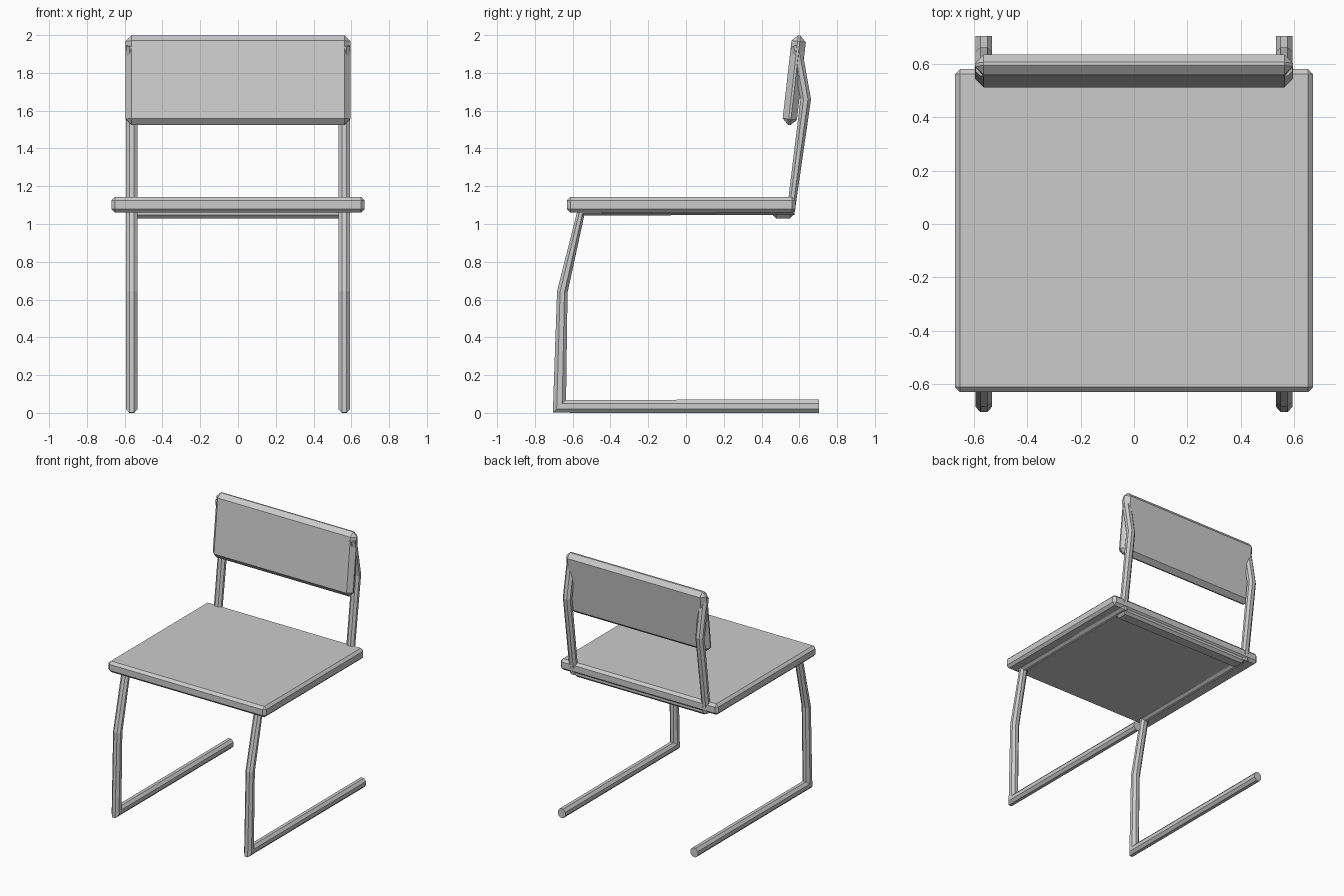
import bpy, bmesh, math
from mathutils import Vector, Matrix

if "Cube" in bpy.data.objects:
    bpy.data.objects.remove(bpy.data.objects["Cube"])


def new_object(name, bm):
    bmesh.ops.recalc_face_normals(bm, faces=bm.faces[:])
    mesh = bpy.data.meshes.new(name)
    bm.to_mesh(mesh)
    bm.free()
    obj = bpy.data.objects.new(name, mesh)
    bpy.context.collection.objects.link(obj)
    return obj


def chamfered_box(name, size, centre, bevel, tilt=0.0):
    bm = bmesh.new()
    bmesh.ops.create_cube(bm, size=1.0, matrix=Matrix.Diagonal((*size, 1)))
    obj = new_object(name, bm)
    obj.location = centre
    obj.rotation_euler.x = tilt
    mod = obj.modifiers.new("chamfer", 'BEVEL')
    mod.width = bevel
    mod.segments = 1
    return obj


def side_tube(name, x, path, rx, r, sides=8):
    """Octagonal tube along (y, z, in-plane scale) points, mirrored in x."""
    bm = bmesh.new()
    pts = [Vector((x, y, z)) for y, z, _ in path]
    rings = []
    for i, p in enumerate(pts):
        t = Vector((0, 0, 0))
        if i > 0:
            t += (p - pts[i - 1]).normalized()
        if i < len(pts) - 1:
            t += (pts[i + 1] - p).normalized()
        t.normalize()
        n = Vector((0, -t.z, t.y))
        ring = []
        for k in range(sides):
            a = 2 * math.pi * (k + 0.5) / sides
            c, s = [f(a) / math.cos(math.pi / sides) for f in (math.cos, math.sin)]
            ring.append(bm.verts.new(p + Vector((rx * c, 0, 0)) + n * (r * s * path[i][2])))
        rings.append(ring)
    for a, b in zip(rings, rings[1:]):
        for k in range(sides):
            j = (k + 1) % sides
            bm.faces.new((a[k], a[j], b[j], b[k]))
    bm.faces.new(rings[0][::-1])
    bm.faces.new(rings[-1])
    obj = new_object(name, bm)
    obj.modifiers.new("mirror", 'MIRROR')
    return obj


# Padded seat and tilted backrest
chamfered_box("seat", (1.34, 1.21, 0.084), (0, -0.025, 1.102), 0.019)
chamfered_box("backrest", (1.19, 0.076, 0.478), (0, 0.573, 1.761), 0.032,
              tilt=-math.radians(6.5))

# Continuous side frame: floor runner, front leg, seat rail, back upright
frame_path = [
    (0.705, 0.035, 1.0), (-0.67, 0.035, 1.4), (-0.655, 0.64, 0.8),
    (-0.555, 1.065, 0.75), (0.555, 1.07, 0.8),
    (0.634, 1.66, 0.8), (0.582, 1.945, 0.8),
]
side_tube("side_frame", 0.5625, frame_path, 0.031, 0.035)

# Rear crossbar under the seat
chamfered_box("rear_crossbar", (1.12, 0.11, 0.06), (0, 0.513, 1.06), 0.018)
